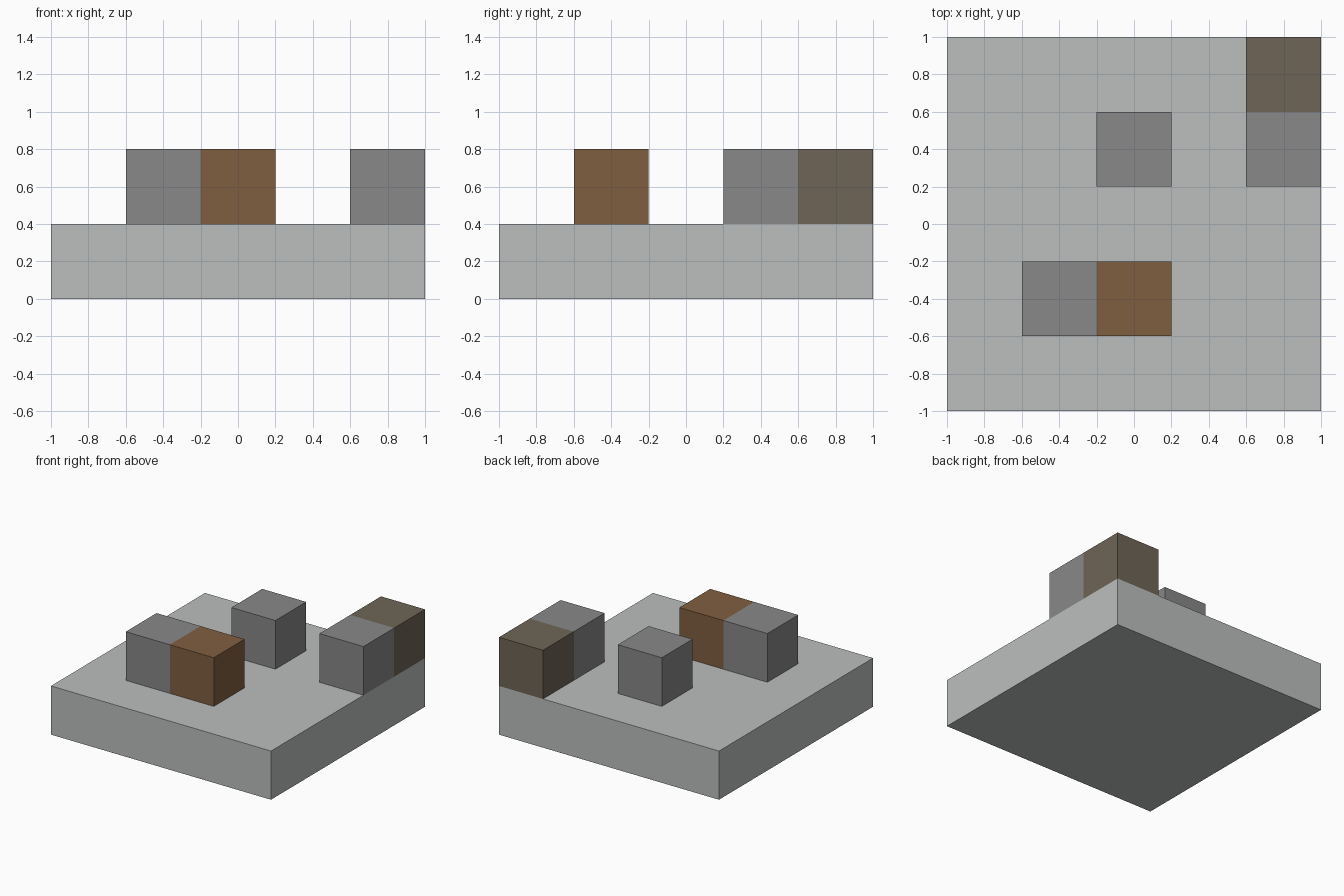
import bpy
import bmesh
from mathutils import Matrix, Vector

default_cube = bpy.data.objects.get("Cube")
if default_cube:
    bpy.data.objects.remove(default_cube, do_unlink=True)


def make_material(name, srgb):
    """Flat material from 0-255 sRGB values."""
    linear = [((c / 255 + 0.055) / 1.055) ** 2.4 for c in srgb]
    mat = bpy.data.materials.new(name)
    mat.use_nodes = True
    mat.diffuse_color = (*linear, 1)
    bsdf = mat.node_tree.nodes["Principled BSDF"]
    bsdf.inputs["Base Color"].default_value = (*linear, 1)
    return mat


def box(name, center, size, mat):
    mesh = bpy.data.meshes.new(name)
    bm = bmesh.new()
    bmesh.ops.create_cube(bm, size=1)
    bmesh.ops.transform(bm, verts=bm.verts,
                        matrix=Matrix.Diagonal(Vector((*size, 1))))
    bm.to_mesh(mesh)
    bm.free()
    mesh.materials.append(mat)
    obj = bpy.data.objects.new(name, mesh)
    obj.location = center
    bpy.context.collection.objects.link(obj)
    return obj


pale_grey = make_material("pale grey", (187, 191, 190))
stone_grey = make_material("stone grey", (137, 136, 136))
wood_brown = make_material("wood brown", (128, 95, 65))
olive_brown = make_material("olive brown", (110, 101, 86))

UNIT = 0.4  # edge of one block

# Square slab
box("base_slab", (0, 0, UNIT / 2), (5 * UNIT, 5 * UNIT, UNIT), pale_grey)

# Blocks on the slab, by grid cell from the centre
blocks = [
    ("front_stone_block", -1, -1, stone_grey),
    ("front_wood_block", 0, -1, wood_brown),
    ("middle_stone_block", 0, 1, stone_grey),
    ("side_stone_block", 2, 1, stone_grey),
    ("corner_olive_block", 2, 2, olive_brown),
]
for name, column, row, mat in blocks:
    box(name, (column * UNIT, row * UNIT, 1.5 * UNIT), (UNIT,) * 3, mat)
